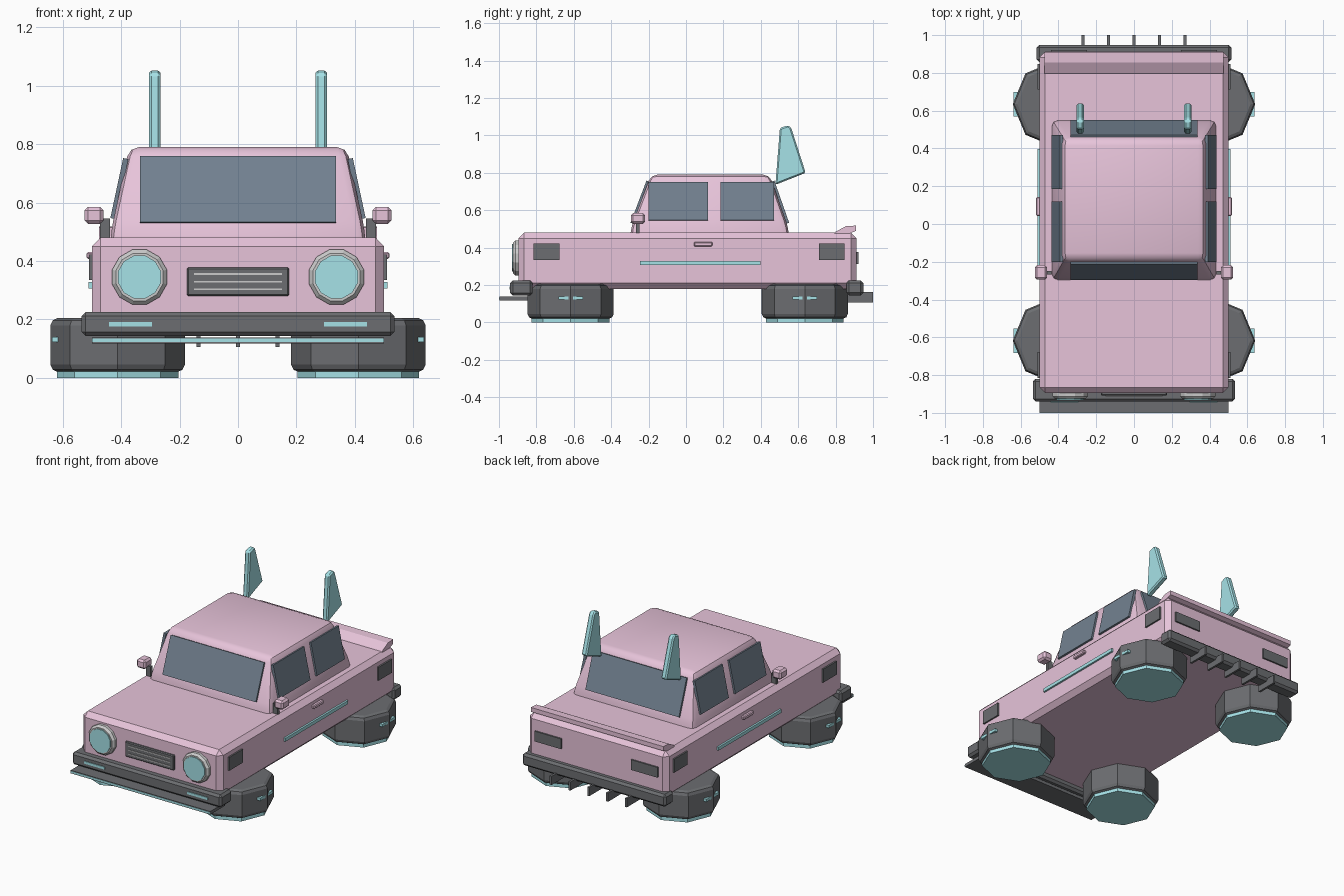
import bpy, bmesh, math
from mathutils import Vector

if "Cube" in bpy.data.objects:
    bpy.data.objects.remove(bpy.data.objects["Cube"])


def material(name, rgb):
    m = bpy.data.materials.new(name)
    m.diffuse_color = (*rgb, 1)
    m.use_nodes = True
    m.node_tree.nodes["Principled BSDF"].inputs["Base Color"].default_value = m.diffuse_color
    return m


PINK = material("pink paint", (0.80, 0.55, 0.70))
CYAN = material("cyan glow", (0.38, 0.76, 0.80))
GLASS = material("tinted glass", (0.17, 0.22, 0.28))
DARK = material("dark trim", (0.15, 0.155, 0.165))
SILVER = material("silver", (0.62, 0.62, 0.62))


def finish(name, bm, mat, bevel=0, segments=1, smooth=False):
    bmesh.ops.recalc_face_normals(bm, faces=bm.faces)
    if bevel:
        bmesh.ops.bevel(bm, geom=bm.edges[:], offset=bevel, segments=segments,
                        profile=0.5, affect='EDGES')
    me = bpy.data.meshes.new(name)
    bm.to_mesh(me)
    bm.free()
    ob = bpy.data.objects.new(name, me)
    bpy.context.collection.objects.link(ob)
    me.materials.append(mat)
    if smooth:
        bpy.ops.object.select_all(action='DESELECT')
        ob.select_set(True)
        bpy.context.view_layer.objects.active = ob
        bpy.ops.object.shade_smooth_by_angle(angle=math.radians(35))
    return ob


def loft(name, rings, mat, **kw):
    """Skin between equal-sized rings of points, capped at both ends."""
    bm = bmesh.new()
    vs = [[bm.verts.new(p) for p in r] for r in rings]
    n = len(vs[0])
    for a, b in zip(vs, vs[1:]):
        for i in range(n):
            bm.faces.new((a[i], a[(i + 1) % n], b[(i + 1) % n], b[i]))
    bm.faces.new(vs[0])
    bm.faces.new(vs[-1])
    return finish(name, bm, mat, **kw)


def rect(x0, x1, y0, y1, z):
    return [(x0, y0, z), (x1, y0, z), (x1, y1, z), (x0, y1, z)]


def box(name, x, y, z, mat, **kw):
    return loft(name, [rect(*x, *y, z[0]), rect(*x, *y, z[1])], mat, **kw)


def side_box(name, s, x, y, z, mat, **kw):
    return box(name, sorted((s * x[0], s * x[1])), y, z, mat, **kw)


def profile(name, yz, x0, x1, mat, **kw):
    return loft(name, [[(x, y, z) for y, z in yz] for x in (x0, x1)], mat, **kw)


def panel(name, quad, outward, mat):
    """Thin plate lying on a sloped quad."""
    q = [Vector(p) for p in quad]
    n = (q[1] - q[0]).cross(q[3] - q[0]).normalized()
    if n.dot(Vector(outward)) < 0:
        n = -n
    return loft(name, [[p - n * 0.008 for p in q], [p + n * 0.010 for p in q]], mat)


def turned(name, centre, axis, rings, sides, mat, phase=0.0):
    """Round part: rings are (radius, position along axis)."""
    pts = []
    for r, d in rings:
        ring = []
        for i in range(sides):
            a = 2 * math.pi * (i + phase) / sides
            c, s = r * math.cos(a), r * math.sin(a)
            ring.append((centre[0] + c, centre[1] + s, d) if axis == 'Z'
                        else (centre[0] + c, d, centre[1] + s))
        pts.append(ring)
    return loft(name, pts, mat)


# Body and cabin
box("body", (-0.5, 0.5), (-0.895, 0.912), (0.18, 0.48), PINK, bevel=0.03)
bm_cabin = [rect(-0.437, 0.437, -0.297, 0.55, 0.45),
            rect(-0.434, 0.434, -0.295, 0.548, 0.505),
            rect(-0.372, 0.372, -0.187, 0.447, 0.79)]
loft("cabin", bm_cabin, PINK, bevel=0.033, segments=2, smooth=True)
profile("rear_spoiler", [(0.79, 0.47), (0.80, 0.485), (0.855, 0.515),
                         (0.91, 0.518), (0.91, 0.49), (0.86, 0.47)],
        -0.475, 0.475, PINK)

# Front and rear windows
for name, lo, hi, d in (("windscreen", -0.287, -0.202, -1), ("rear_window", 0.542, 0.463, 1)):
    w = 0.335
    panel(name, [(-w, lo, 0.53), (w, lo, 0.53), (w, hi, 0.755), (-w, hi, 0.755)],
          (0, d, 0), GLASS)

# Front bumper, splitter and grille
box("front_bumper", (-0.535, 0.535), (-0.94, -0.82), (0.143, 0.225), DARK, bevel=0.014)
box("front_splitter", (-0.5, 0.5), (-0.998, -0.845), (0.118, 0.138), DARK)
box("splitter_light", (-0.5, 0.5), (-1.0, -0.99), (0.122, 0.134), CYAN)
box("grille", (-0.175, 0.175), (-0.908, -0.88), (0.28, 0.378), DARK, bevel=0.005)
for z in (0.303, 0.329, 0.355):
    box("grille_slat", (-0.15, 0.15), (-0.912, -0.90), (z - 0.003, z + 0.003), SILVER)

# Rear bumper and diffuser fins
box("rear_bumper", (-0.515, 0.515), (0.858, 0.948), (0.145, 0.225), DARK, bevel=0.014)
for i in range(-2, 3):
    x = i * 0.135
    box("diffuser_fin", (x - 0.007, x + 0.007), (0.86, 1.0), (0.106, 0.162), DARK)

for s in (-1, 1):
    # Headlights
    turned("headlight_ring", (s * 0.337, 0.345), 'Y',
           [(0.097, -0.88), (0.097, -0.912), (0.084, -0.925)], 12, SILVER, 0.5)
    turned("headlight_lens", (s * 0.337, 0.345), 'Y',
           [(0.076, -0.89), (0.076, -0.931)], 12, CYAN, 0.5)
    side_box("bumper_light", s, (0.295, 0.442), (-0.945, -0.93), (0.176, 0.192), CYAN)
    side_box("tail_light", s, (0.25, 0.44), (0.90, 0.922), (0.312, 0.378), DARK)

    # Side trim
    for y0, y1 in ((-0.815, -0.677), (0.711, 0.848)):
        side_box("side_marker", s, (0.49, 0.51), (y0, y1), (0.335, 0.422), DARK)
    side_box("side_strip", s, (0.49, 0.512), (-0.245, 0.397), (0.306, 0.328), CYAN)
    side_box("door_handle", s, (0.49, 0.518), (0.042, 0.142), (0.407, 0.43), PINK, bevel=0.005)

    # Side windows
    for y0, y1 in ((-0.2, 0.118), (0.185, 0.47)):
        lo, hi = s * 0.427, s * 0.383
        panel("side_window", [(lo, y0, 0.545), (lo, y1, 0.545), (hi, y1, 0.75), (hi, y0, 0.75)],
              (s, 0, 0), GLASS)

    # Door mirrors
    side_box("mirror_stem", s, (0.438, 0.472), (-0.268, -0.248), (0.47, 0.545), DARK)
    side_box("mirror", s, (0.46, 0.525), (-0.295, -0.218), (0.527, 0.585), PINK, bevel=0.012)

    # Tail fins behind the roof
    profile("roof_fin", [(0.478, 0.736), (0.64, 0.80), (0.562, 1.042), (0.545, 1.054),
                         (0.502, 1.04)],
            s * 0.285 - 0.019, s * 0.285 + 0.019, CYAN, bevel=0.008)

    # Hover pods in place of wheels
    for y in (-0.617, 0.635):
        c = (s * 0.412, y)
        turned("hover_pod", c, 'Z', [(0.205, 0.02), (0.222, 0.028), (0.23, 0.045),
                                     (0.23, 0.18), (0.222, 0.197), (0.205, 0.205)], 8, DARK)
        turned("pod_emitter", c, 'Z', [(0.208, 0.0), (0.208, 0.03)], 8, CYAN)
        side_box("pod_light", s, (0.60, 0.637), (y - 0.065, y + 0.065), (0.122, 0.14), CYAN)
